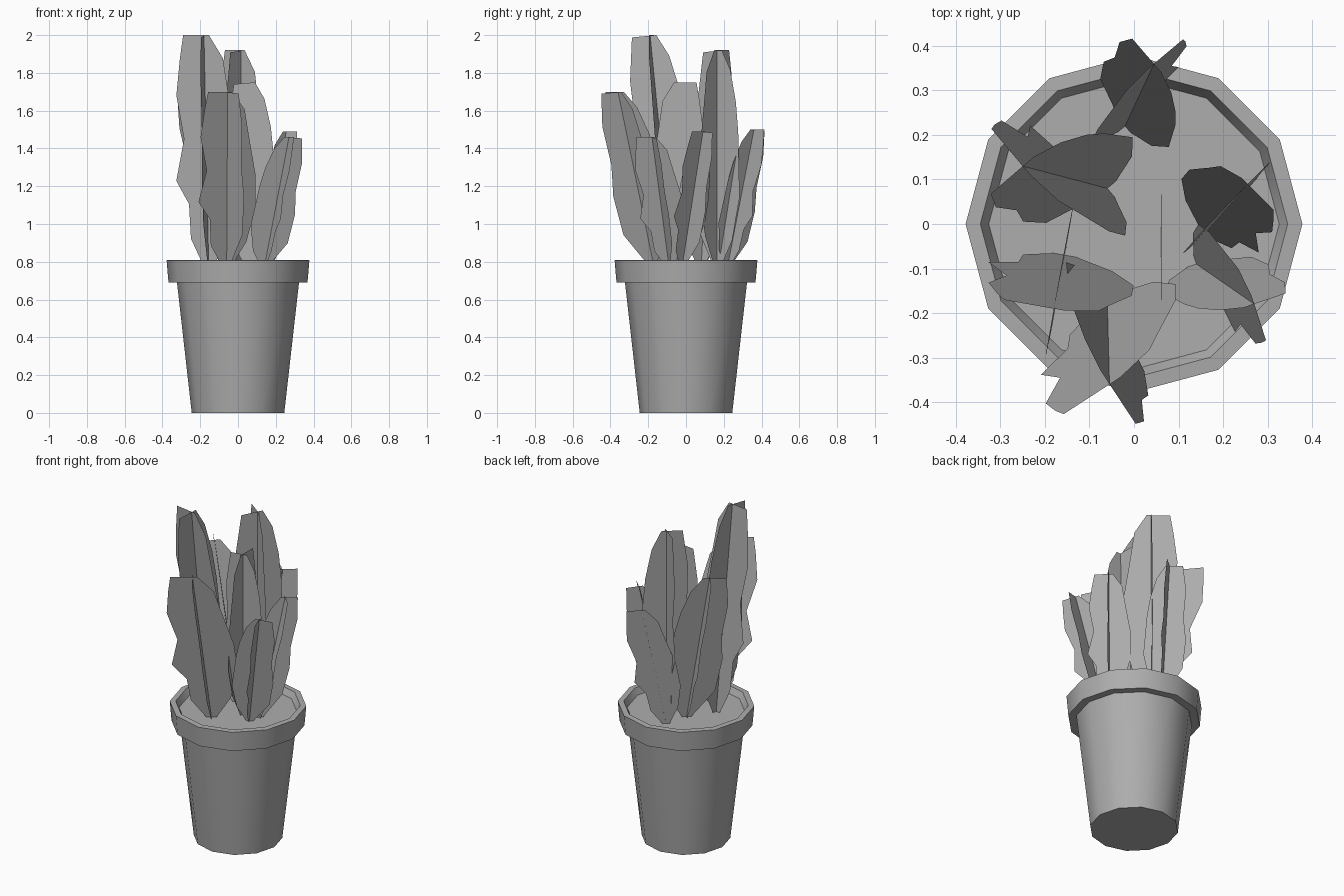
import bpy, math
from mathutils import Vector

if "Cube" in bpy.data.objects:
    bpy.data.objects.remove(bpy.data.objects["Cube"])

SIDES = 12

# Mid grey shared by all parts
grey = bpy.data.materials.new("mid_grey")
grey.diffuse_color = (0.42, 0.42, 0.42, 1)
grey.use_nodes = True
grey.node_tree.nodes["Principled BSDF"].inputs["Base Color"].default_value = grey.diffuse_color


def make_object(name, verts, faces):
    mesh = bpy.data.meshes.new(name)
    mesh.from_pydata(verts, [], faces)
    mesh.materials.append(grey)
    mesh.update()
    ob = bpy.data.objects.new(name, mesh)
    bpy.context.collection.objects.link(ob)
    return ob


def lathe(name, profile, cap_first=False, cap_last=False):
    """Revolve (radius, z) points into a 12-sided shell."""
    verts, faces = [], []
    for r, z in profile:
        for i in range(SIDES):
            a = 2 * math.pi * i / SIDES
            verts.append((r * math.cos(a), r * math.sin(a), z))
    for k in range(len(profile) - 1):
        for i in range(SIDES):
            j = (i + 1) % SIDES
            faces.append((k * SIDES + i, k * SIDES + j,
                          (k + 1) * SIDES + j, (k + 1) * SIDES + i))
    if cap_first:
        faces.append(tuple(reversed(range(SIDES))))
    if cap_last:
        n = (len(profile) - 1) * SIDES
        faces.append(tuple(range(n, n + SIDES)))
    return make_object(name, verts, faces)


# Pot with stepped rim
pot = lathe("pot", [(0.245, 0), (0.323, 0.69), (0.368, 0.69), (0.378, 0.808),
                    (0.345, 0.81), (0.325, 0.77)], cap_first=True)
bpy.context.view_layer.objects.active = pot
pot.select_set(True)
bpy.ops.object.shade_smooth_by_angle(angle=math.radians(35))

# Soil disc
lathe("soil", [(0.326, 0.772)], cap_last=True)

# Leaf outlines (across, along) for the two crossing blades
OUTLINE_A = [(-0.08, 0), (0.08, 0), (0.34, 0.14), (0.5, 0.33), (0.5, 0.52),
             (0.37, 0.76), (0.3, 0.9), (0.08, 1), (-0.34, 1), (-0.4, 0.9),
             (-0.47, 0.74), (-0.36, 0.55), (-0.5, 0.37), (-0.3, 0.27), (-0.28, 0.12)]
OUTLINE_B = [(-0.08, 0), (0.08, 0), (0.32, 0.12), (0.48, 0.32), (0.45, 0.62),
             (0.4, 0.76), (0.28, 0.91), (0.1, 1), (-0.3, 0.99), (-0.4, 0.8),
             (-0.38, 0.58), (-0.46, 0.4), (-0.42, 0.18)]


def leaf(name, base, top, width, angle):
    """Two flat blades crossing along a leaning axis."""
    b, t = Vector((*base, 0.775)), Vector(top)
    verts, faces = [], []
    for outline, turn in ((OUTLINE_A, 0), (OUTLINE_B, 90)):
        a = math.radians(angle + turn)
        across = Vector((math.cos(a), math.sin(a), 0)) * width
        start = len(verts)
        verts += [b + (t - b) * v + across * u for u, v in outline]
        faces.append(tuple(range(start, len(verts))))
    return make_object(name, verts, faces)


# Leaves: base, top, width, blade angle
leaf("leaf_front", (-0.06, -0.17), (-0.055, -0.36, 1.70), 0.36, 33)
leaf("leaf_tall_left", (-0.155, -0.07), (-0.18, -0.19, 2.0), 0.33, -10)
leaf("leaf_tall_back", (0.015, 0.165), (0.015, 0.165, 1.92), 0.31, -37)
leaf("leaf_centre", (0.06, -0.04), (0.062, -0.04, 1.75), 0.28, -90)
leaf("leaf_left", (-0.06, 0.08), (-0.25, 0.13, 1.69), 0.32, -50)
leaf("leaf_front_right", (0.14, -0.09), (0.27, -0.18, 1.46), 0.25, 108)
leaf("leaf_right", (0.16, -0.02), (0.255, 0.09, 1.49), 0.24, 135)
leaf("leaf_back", (-0.02, 0.22), (0.045, 0.36, 1.5), 0.25, 220)
